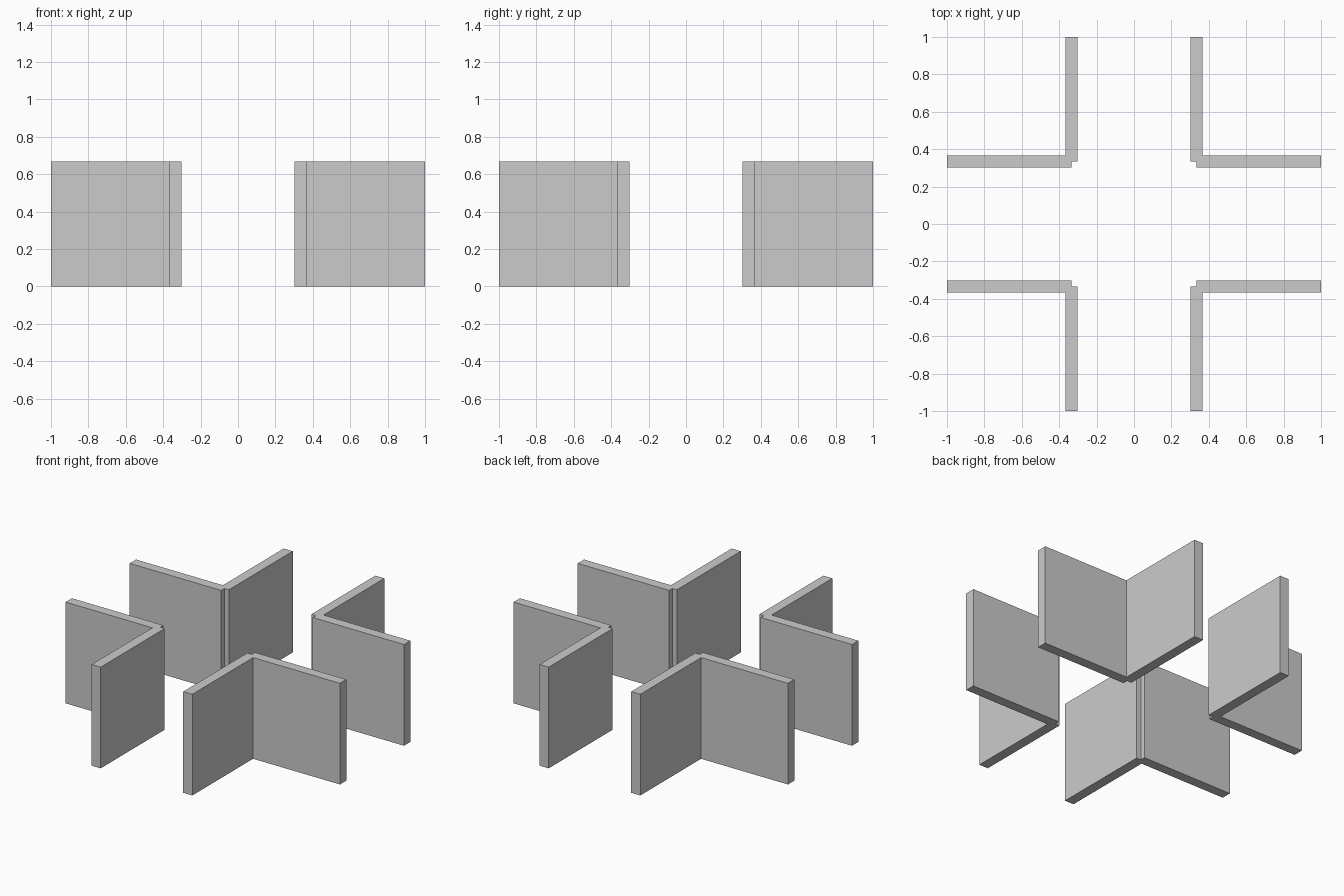
import bpy, bmesh

if "Cube" in bpy.data.objects:
    bpy.data.objects.remove(bpy.data.objects["Cube"])

HEIGHT = 0.667
INNER, MID, OUTER, END = 0.301, 0.334, 0.367, 1.0

# L-shaped plan of one corner, with the small notch at its inner elbow
PROFILE = [(MID, INNER), (END, INNER), (END, OUTER), (OUTER, OUTER),
           (OUTER, END), (INNER, END), (INNER, MID), (MID, MID)]


def corner_wall(name, sx, sy):
    bm = bmesh.new()
    base = bm.faces.new([bm.verts.new((x * sx, y * sy, 0)) for x, y in PROFILE])
    top = bmesh.ops.extrude_face_region(bm, geom=[base], use_keep_orig=True)["geom"]
    verts = [g for g in top if isinstance(g, bmesh.types.BMVert)]
    bmesh.ops.translate(bm, verts=verts, vec=(0, 0, HEIGHT))
    bmesh.ops.recalc_face_normals(bm, faces=bm.faces[:])
    mesh = bpy.data.meshes.new(name)
    bm.to_mesh(mesh)
    bm.free()
    bpy.context.collection.objects.link(bpy.data.objects.new(name, mesh))


# Four corner walls around the open crossing
for sx, side in ((-1, "left"), (1, "right")):
    for sy, depth in ((-1, "front"), (1, "back")):
        corner_wall(f"{depth}_{side}_corner_wall", sx, sy)
